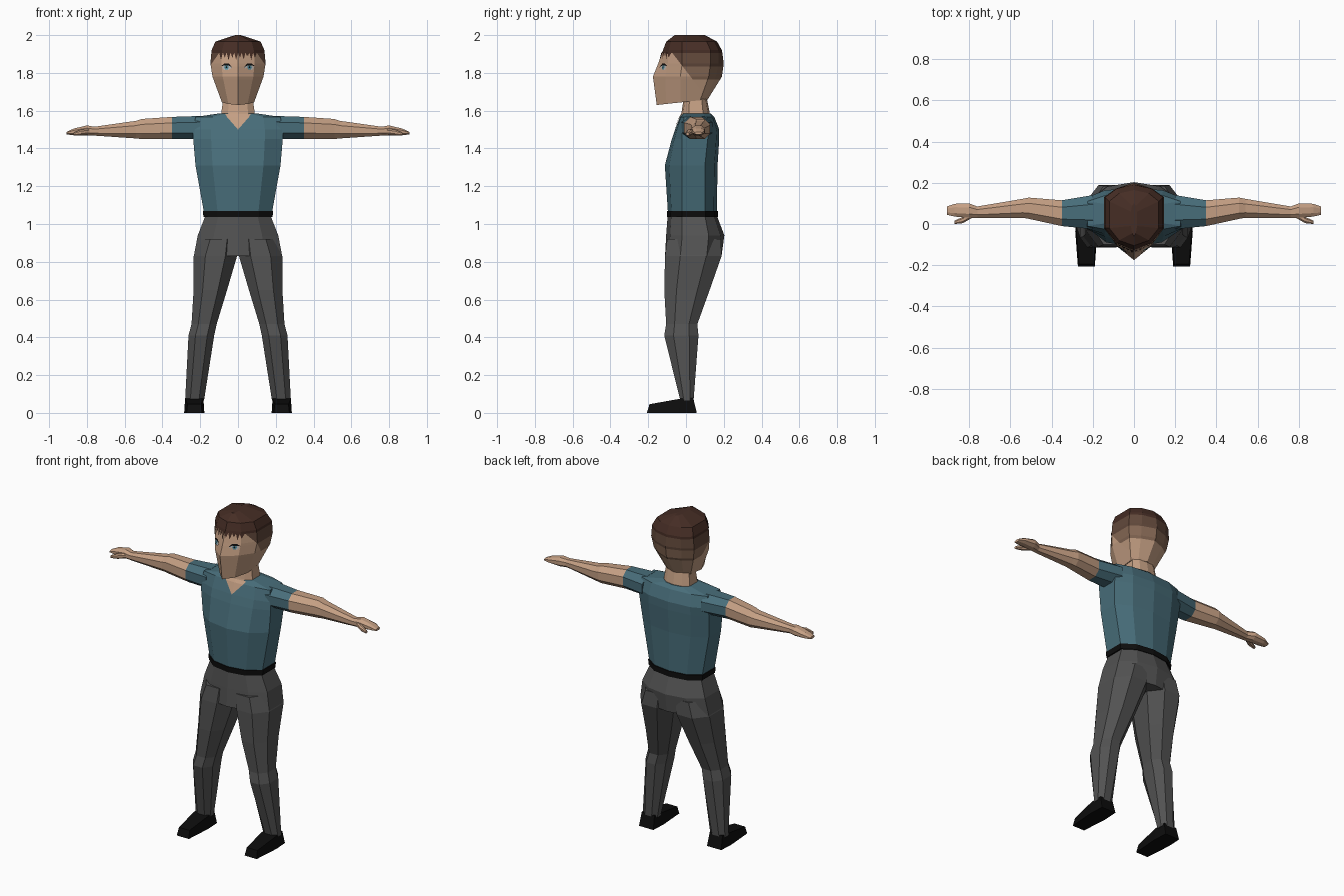
import bpy, bmesh
from mathutils import Vector
from mathutils.bvhtree import BVHTree

if "Cube" in bpy.data.objects:
    bpy.data.objects.remove(bpy.data.objects["Cube"])


def mat(name, r, g, b):
    m = bpy.data.materials.new(name)
    m.diffuse_color = (r, g, b, 1)
    m.use_nodes = True
    m.node_tree.nodes["Principled BSDF"].inputs["Base Color"].default_value = m.diffuse_color
    return m


SKIN = mat("skin", .56, .35, .23)
HAIR = mat("dark hair", .06, .026, .018)
HAIR_MID = mat("brown hair", .12, .065, .043)
HAIR_FADE = mat("faded hair", .24, .14, .09)
SHIRT = mat("teal shirt", .065, .155, .195)
GREY = mat("grey trousers", .085, .085, .085)
BLACK = mat("black leather", .004, .004, .004)
WHITE = mat("eye white", .5, .47, .45)
IRIS = mat("eye blue", .08, .25, .32)


def finish(name, bm, mats, mirror=False):
    me = bpy.data.meshes.new(name)
    bm.to_mesh(me)
    bm.free()
    for m in mats:
        me.materials.append(m)
    ob = bpy.data.objects.new(name, me)
    bpy.context.collection.objects.link(ob)
    if mirror:
        ob.modifiers.new("mirror", 'MIRROR')
    return ob


def loft(rings):
    """Skin a row of equal rings and cap both ends."""
    bm = bmesh.new()
    rows = [[bm.verts.new(p) for p in r] for r in rings]
    n = len(rows[0])
    for a, b in zip(rows, rows[1:]):
        for i in range(n):
            j = (i + 1) % n
            bm.faces.new((a[i], a[j], b[j], b[i]))
    bm.faces.new(rows[0])
    bm.faces.new(rows[-1])
    bmesh.ops.recalc_face_normals(bm, faces=bm.faces)
    return bm


def body_ring(z, w, yf, s0, s1, yb, m=.25, tilt=0):
    """Symmetric ten-sided ring: front, side front, side back, back."""
    half = [(.6 * w, yf + (s0 - yf) * m), (w, s0), (w, s1), (.6 * w, yb + (s1 - yb) * m)]
    pts = [(0, yf)] + half + [(0, yb)] + [(-x, y) for x, y in reversed(half)]
    return [(x, y, z + tilt * y) for x, y in pts]


def octagon(a0, a1, b0, b1, c=.27):
    """Box with cut corners."""
    da, db = (a1 - a0) * c, (b1 - b0) * c
    return [(a0 + da, b0), (a1 - da, b0), (a1, b0 + db), (a1, b1 - db),
            (a1 - da, b1), (a0 + da, b1), (a0, b1 - db), (a0, b0 + db)]


def patch(name, target, polys, material, lift, both=False):
    """Thin painted detail projected from the front onto a target."""
    me = target.data
    tree = BVHTree.FromPolygons([v.co for v in me.vertices], [p.vertices[:] for p in me.polygons])
    bm = bmesh.new()
    if both:
        polys = polys + [[(-x, z) for x, z in reversed(p)] for p in polys]
    for poly in polys:
        vs = []
        for x, z in poly:
            hit = tree.ray_cast(Vector((x, -1, z)), Vector((0, 1, 0)))[0]
            vs.append(bm.verts.new((x, (hit.y if hit else 0) - lift, z)))
        bm.faces.new(vs)
    return finish(name, bm, [material])


# Head, with the hairline cut in
bm = loft([
    body_ring(1.647, .085, -.155, -.03, .075, .115, .4, .11),
    body_ring(1.78, .135, -.175, -.03, .12, .19, .45),
    body_ring(1.85, .146, -.147, -.02, .13, .2, .4),
    body_ring(1.92, .14, -.122, -.02, .13, .19, .3),
    body_ring(1.965, .12, -.105, -.02, .11, .165, .3),
    body_ring(2.0, .015, -.06, -.01, .06, .1, .3)])
side_no = Vector((0, .155, .12))
side_co = Vector((0, -.08, 1.915))
for co, no in [((0, 0, 1.905), (0, 0, 1)), ((0, 0, 1.835), (0, 0, 1)),
               ((0, 0, 1.765), (0, 0, 1)), (side_co, side_no)]:
    bmesh.ops.bisect_plane(bm, geom=bm.verts[:] + bm.edges[:] + bm.faces[:],
                           dist=1e-5, plane_co=co, plane_no=no)
for f in bm.faces:
    c = f.calc_center_median()
    if c.z > 1.905:
        f.material_index = 1
    elif (c - side_co).dot(side_no) > 0 and c.z > 1.765:
        f.material_index = 2 if c.z > 1.835 else 3
head = finish("head", bm, [SKIN, HAIR, HAIR_MID, HAIR_FADE])

# Jagged fringe
teeth = []
for i in range(-5, 5):
    x = i * .02
    tip = 1.868 if i % 2 else 1.88
    teeth.append([(x, 1.908), (x + .01, tip), (x + .02, 1.908)])
patch("fringe", head, teeth, HAIR, .004)

# Eyes
patch("eye_white", head, [[(.034, 1.828), (.05, 1.814), (.075, 1.814), (.084, 1.83),
                           (.07, 1.844), (.048, 1.844)]], WHITE, .003, True)
patch("eye_iris", head, [[(.049, 1.83), (.055, 1.817), (.067, 1.817), (.073, 1.83),
                          (.067, 1.842), (.055, 1.842)]], IRIS, .005, True)
patch("eye_pupil", head, [[(.056, 1.83), (.061, 1.823), (.066, 1.83), (.061, 1.837)]],
      BLACK, .007, True)
patch("eye_lash", head, [[(.03, 1.828), (.05, 1.839), (.072, 1.839), (.09, 1.836),
                          (.072, 1.849), (.048, 1.849)]], BLACK, .006, True)

# Neck
finish("neck", loft([
    body_ring(1.55, .092, -.035, .01, .09, .125),
    body_ring(1.59, .088, -.024, .015, .09, .125),
    body_ring(1.69, .075, -.008, .02, .08, .105)]), [SKIN])

# Shirt body
shirt = finish("shirt", loft([
    body_ring(1.05, .178, -.095, -.02, .1, .163),
    body_ring(1.31, .225, -.112, -.02, .1, .167),
    body_ring(1.45, .237, -.075, -.02, .115, .176),
    body_ring(1.5, .237, -.058, -.02, .125, .176),
    body_ring(1.567, .225, -.032, -.01, .11, .15),
    body_ring(1.586, .095, -.02, .01, .09, .13)]), [SHIRT])

# Open collar
patch("open_collar", shirt, [[(0, 1.5), (.058, 1.566), (0, 1.566)],
                             [(0, 1.566), (.058, 1.566), (.068, 1.583), (0, 1.583)]],
      SKIN, .004, True)

# Belt
finish("belt", loft([
    body_ring(1.037, .183, -.1, -.022, .103, .17),
    body_ring(1.07, .186, -.102, -.022, .103, .17)]), [BLACK])

# Arms: sleeve, bare arm and hand along x (x, y0, y1, z0, z1)
arm = [(.2, -.025, .14, 1.45, 1.572), (.35, -.01, .115, 1.45, 1.567),
       (.51, .025, .128, 1.45, 1.556), (.54, .03, .122, 1.453, 1.546),
       (.76, .03, .085, 1.468, 1.515), (.8, .03, .1, 1.468, 1.522),
       (.87, .036, .098, 1.47, 1.505), (.907, .045, .085, 1.474, 1.488)]
bm = loft([[(x, y, z) for y, z in octagon(*r)] for x, *r in arm])
for f in bm.faces:
    f.material_index = int(f.calc_center_median().x < .35)
finish("arm", bm, [SKIN, SHIRT], True)

# Thumbs
thumb = [(.785, .03, .06, 1.475, 1.505), (.83, .004, .035, 1.47, 1.5), (.87, .0, .016, 1.468, 1.484)]
finish("thumb", loft([[(x, y, z) for y, z in octagon(*r)] for x, *r in thumb]), [SKIN], True)

# Trouser seat
finish("trouser_seat", loft([
    body_ring(1.045, .172, -.097, -.02, .1, .163),
    body_ring(.94, .213, -.105, -.02, .12, .203),
    body_ring(.83, .234, -.111, -.03, .11, .188)]), [GREY])

# Trouser legs (z, x0, x1, y0, y1)
leg = [(.92, .005, .2, -.1, .185), (.83, .005, .235, -.111, .188),
       (.65, .058, .235, -.115, .125), (.47, .113, .246, -.105, .06),
       (.41, .126, .262, -.115, .066), (.065, .18, .28, -.03, .04)]
finish("trouser_leg", loft([[(x, y, z) for x, y in octagon(*r)] for z, *r in leg]), [GREY], True)

# Shoes (y at sole, y at top, x0, x1, height)
shoe = [(.057, .038, .183, .28, .08), (-.035, -.03, .178, .285, .075), (-.207, -.193, .19, .272, .046)]
finish("shoe", loft([[(x0, ys, 0), (x1, ys, 0), (x1 - .005, yt, h), (x0 + .005, yt, h)]
                     for ys, yt, x0, x1, h in shoe]), [BLACK], True)
